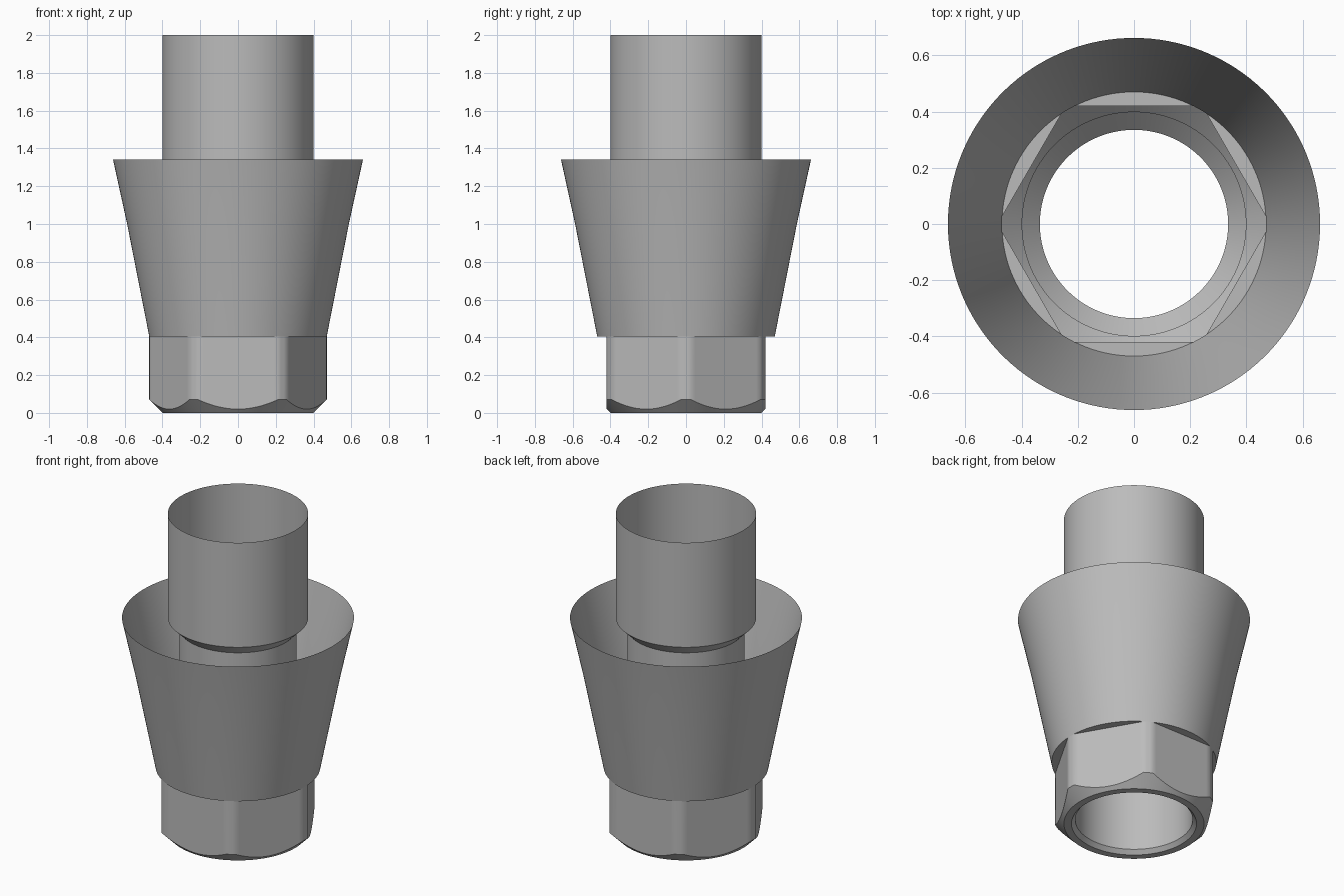
import bpy, bmesh
from math import acos, cos, sin, pi, radians

cube = bpy.data.objects.get("Cube")
if cube:
    bpy.data.objects.remove(cube)

FLAT, ROUND = 0.42, 0.47      # hexagon apothem, radius that trims its corners
FOOT, BORE, TUBE = 0.40, 0.335, 0.40
STEPS = 20

# Angles shared by all parts: each flat of the hexagon, then its rounded corner
half = acos(FLAT / ROUND)
ring_angles = []              # (angle, hexagon radius)
for side in range(6):
    middle = pi / 2 + side * pi / 3
    for i in range(STEPS + 1):
        a = -half + 2 * half * i / STEPS
        ring_angles.append((middle + a, FLAT / cos(a)))
    for t in (1 / 3, 2 / 3):
        ring_angles.append((middle + half + t * (pi / 3 - 2 * half), ROUND))

metal = bpy.data.materials.new("grey metal")
metal.use_nodes = True
colour = (0.5, 0.5, 0.5, 1)
metal.diffuse_color = colour
metal.node_tree.nodes["Principled BSDF"].inputs["Base Color"].default_value = colour


def lathe(name, profile):
    """Sweep rings upward; each entry gives (radius, z) from the hexagon radius."""
    bm = bmesh.new()
    rings = []
    for point in profile:
        ring = []
        for a, h in ring_angles:
            r, z = point(h)
            ring.append(bm.verts.new((r * cos(a), r * sin(a), z)))
        rings.append(ring)
    n = len(ring_angles)
    for low, high in zip(rings, rings[1:]):
        for j in range(n):
            k = (j + 1) % n
            bm.faces.new((low[j], low[k], high[k], high[j]))
    bmesh.ops.remove_doubles(bm, verts=bm.verts, dist=1e-5)
    mesh = bpy.data.meshes.new(name)
    bm.to_mesh(mesh)
    bm.free()
    mesh.materials.append(metal)
    mesh.shade_smooth()
    mesh.set_sharp_from_angle(angle=radians(30))
    obj = bpy.data.objects.new(name, mesh)
    bpy.context.collection.objects.link(obj)
    return obj


def at(r, z):
    return lambda h: (r, z)


# Hexagonal base: flat foot, conical chamfer, flats, shoulder
lathe("hex_base", [
    at(BORE, 0.025), at(0.357, 0), at(FOOT, 0),
    lambda h: (h, h - FOOT),
    lambda h: (h, 0.405),
    at(ROUND, 0.405),
])

# Flared collar, open at the top
lathe("flared_collar", [at(ROUND, 0.405), at(0.587, 1.0), at(0.662, 1.342)])

# Through bore, widening into the thin upper sleeve
lathe("inner_bore", [at(BORE, 0.025), at(BORE, 1.277)])
lathe("upper_sleeve", [at(BORE, 1.277), at(TUBE, 1.342), at(TUBE, 2)])
